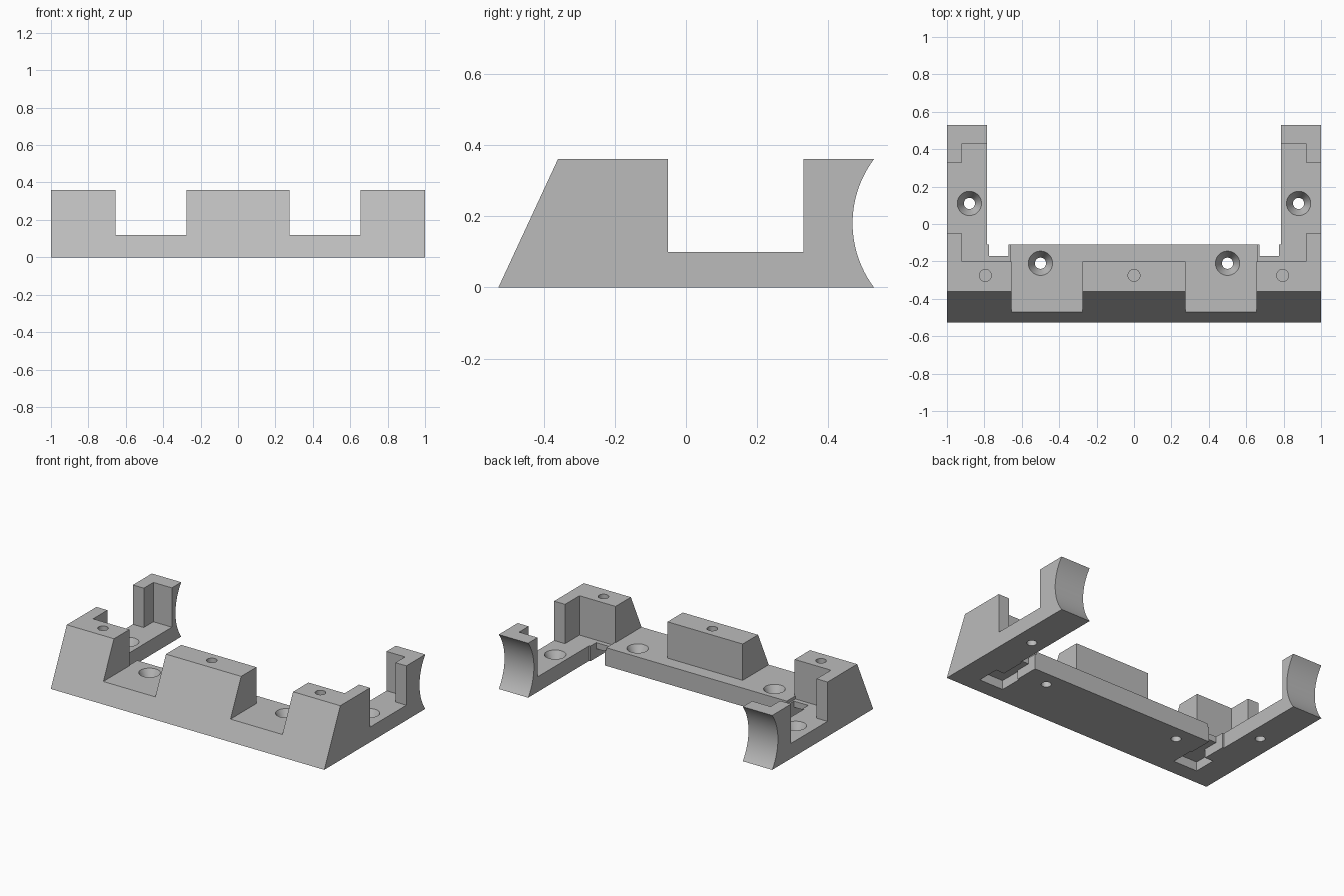
import bpy, bmesh, math

cube = bpy.data.objects.get("Cube")
if cube:
    bpy.data.objects.remove(cube, do_unlink=True)

grey = bpy.data.materials.new("plain grey")
grey.use_nodes = True
colour = (0.5, 0.5, 0.5, 1)
grey.diffuse_color = colour
bsdf = next(n for n in grey.node_tree.nodes if n.type == 'BSDF_PRINCIPLED')
bsdf.inputs["Base Color"].default_value = colour

TOP, BAR_FLOOR, ARM_FLOOR, ABOVE, BELOW = 0.36, 0.12, 0.10, 0.5, -0.1


def finish(name, bm):
    bmesh.ops.recalc_face_normals(bm, faces=bm.faces)
    mesh = bpy.data.meshes.new(name)
    bm.to_mesh(mesh)
    bm.free()
    mesh.materials.append(grey)
    obj = bpy.data.objects.new(name, mesh)
    bpy.context.collection.objects.link(obj)
    return obj


def prism(name, profile, x0, x1):
    """Extrude a (y, z) outline along x."""
    bm = bmesh.new()
    face = bm.faces.new([bm.verts.new((x0, y, z)) for y, z in profile])
    ext = bmesh.ops.extrude_face_region(bm, geom=[face])
    moved = [v for v in ext["geom"] if isinstance(v, bmesh.types.BMVert)]
    bmesh.ops.translate(bm, verts=moved, vec=(x1 - x0, 0, 0))
    return finish(name, bm)


def box(name, x0, x1, y0, y1, z0, z1):
    return prism(name, [(y0, z0), (y1, z0), (y1, z1), (y0, z1)],
                 min(x0, x1), max(x0, x1))


def turned(name, x, y, profile, sides=40):
    """Solid of stacked rings given as (radius, z)."""
    bm = bmesh.new()
    rings = []
    for r, z in profile:
        angles = [math.tau * i / sides for i in range(sides)]
        rings.append([bm.verts.new((x + r * math.cos(a), y + r * math.sin(a), z))
                      for a in angles])
    for low, high in zip(rings, rings[1:]):
        for i in range(sides):
            j = (i + 1) % sides
            bm.faces.new((low[i], low[j], high[j], high[i]))
    bm.faces.new(rings[0][::-1])
    bm.faces.new(rings[-1])
    return finish(name, bm)


def carve(cutter):
    cutter.hide_render = True
    mod = body.modifiers.new(cutter.name, 'BOOLEAN')
    mod.operation = 'DIFFERENCE'
    mod.solver = 'EXACT'
    mod.object = cutter
    bpy.context.view_layer.objects.active = body
    bpy.ops.object.modifier_apply(modifier=mod.name)
    bpy.data.objects.remove(cutter, do_unlink=True)


# Blank with sloped front and concave back
radius, half = 0.3, TOP / 2
centre = 0.468 + radius
sweep = math.asin(half / radius)
steps = 24
arc = []
for i in range(steps + 1):
    a = sweep * (2 * i / steps - 1)
    arc.append((centre - radius * math.cos(a), half + radius * math.sin(a)))
body = prism("mounting_bracket", [(-0.527, 0)] + arc + [(-0.36, TOP)], -1, 1)

# Open space between the arms, and the floor behind the blocks
carve(box("arm_gap", -0.785, 0.785, -0.11, 0.7, BELOW, ABOVE))
carve(box("bar_shelf", -0.67, 0.67, -0.20, 0, BAR_FLOOR, ABOVE))

for s in (1, -1):
    # Front notches and arm pockets
    carve(box("front_notch", s * 0.275, s * 0.655, -0.6, -0.15, BAR_FLOOR, ABOVE))
    carve(box("arm_pocket", s * 0.66, s * 0.92, -0.20, 0.43, ARM_FLOOR, ABOVE))
    carve(box("side_opening", s * 0.85, s * 1.1, -0.05, 0.33, ARM_FLOOR, ABOVE))
    # Corner slot with the recess under each end block
    carve(box("corner_slot", s * 0.67, s * 0.775, -0.17, -0.05, BELOW, ABOVE))
    carve(box("under_channel", s * 0.67, s * 0.775, -0.30, -0.14, BELOW, 0.06))
    carve(box("under_recess", s * 0.66, s * 0.835, -0.42, -0.27, BELOW, 0.06))
    # Countersunk screw holes
    for x, y, floor in ((0.5, -0.21, BAR_FLOOR), (0.88, 0.11, ARM_FLOOR)):
        carve(turned("screw_hole", s * x, y, [(0.03, BELOW), (0.03, floor - 0.07),
                                              (0.065, floor), (0.065, 0.3)]))

# Round sockets in the block tops
for x in (-0.795, 0, 0.795):
    carve(turned("top_socket", x, -0.275, [(0.032, TOP - 0.08), (0.032, ABOVE)]))

bpy.ops.object.select_all(action='DESELECT')
body.select_set(True)
bpy.context.view_layer.objects.active = body
bpy.ops.object.shade_smooth_by_angle(angle=math.radians(25))
